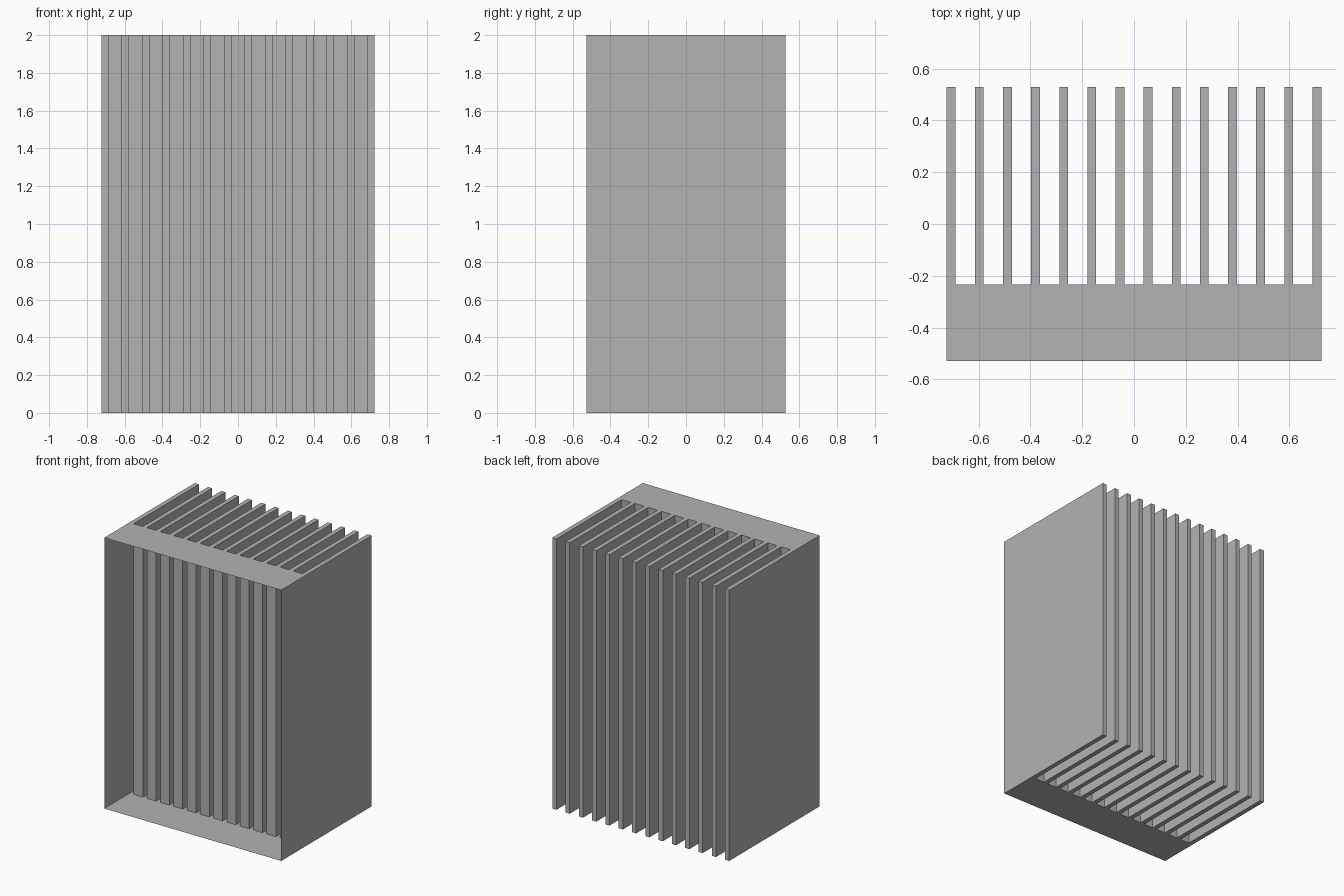
import bpy
import bmesh

cube = bpy.data.objects.get("Cube")
if cube:
    bpy.data.objects.remove(cube, do_unlink=True)

# Overall sizes
HALF_X, HALF_Y, HEIGHT = 0.723, 0.528, 2.0
WALL_Y = -0.233          # wall between the hollow fins
FINS, FIN_W = 14, 0.034
PITCH = (2 * HALF_X - FIN_W) / (FINS - 1)

# Plain grey sheet metal
grey = bpy.data.materials.new("grey_metal")
colour = (0.448, 0.448, 0.448, 1.0)
grey.use_nodes = True
grey.diffuse_color = colour
grey.node_tree.nodes["Principled BSDF"].inputs["Base Color"].default_value = colour

# Comb-shaped outline: front edge, then each fin from right to left
outline = [(-HALF_X, -HALF_Y), (HALF_X, -HALF_Y)]
for i in reversed(range(FINS)):
    x0 = -HALF_X + i * PITCH
    x1 = x0 + FIN_W
    if i < FINS - 1:
        outline.append((x1, WALL_Y))
    outline += [(x1, HALF_Y), (x0, HALF_Y)]
    if i > 0:
        outline.append((x0, WALL_Y))

# Extrude the outline into a hollow shell
bm = bmesh.new()
base = bm.faces.new([bm.verts.new((x, y, 0)) for x, y in outline])
top = bmesh.ops.extrude_face_region(bm, geom=[base], use_keep_orig=True)
top_verts = [g for g in top["geom"] if isinstance(g, bmesh.types.BMVert)]
bmesh.ops.translate(bm, verts=top_verts, vec=(0, 0, HEIGHT))
bmesh.ops.recalc_face_normals(bm, faces=bm.faces)

# Leave the front open
front = [f for f in bm.faces if all(v.co.y < -HALF_Y + 0.001 for v in f.verts)]
bmesh.ops.delete(bm, geom=front, context="FACES_ONLY")

mesh = bpy.data.meshes.new("finned_shell")
bm.to_mesh(mesh)
bm.free()
mesh.materials.append(grey)
shell = bpy.data.objects.new("finned_shell", mesh)
bpy.context.collection.objects.link(shell)
